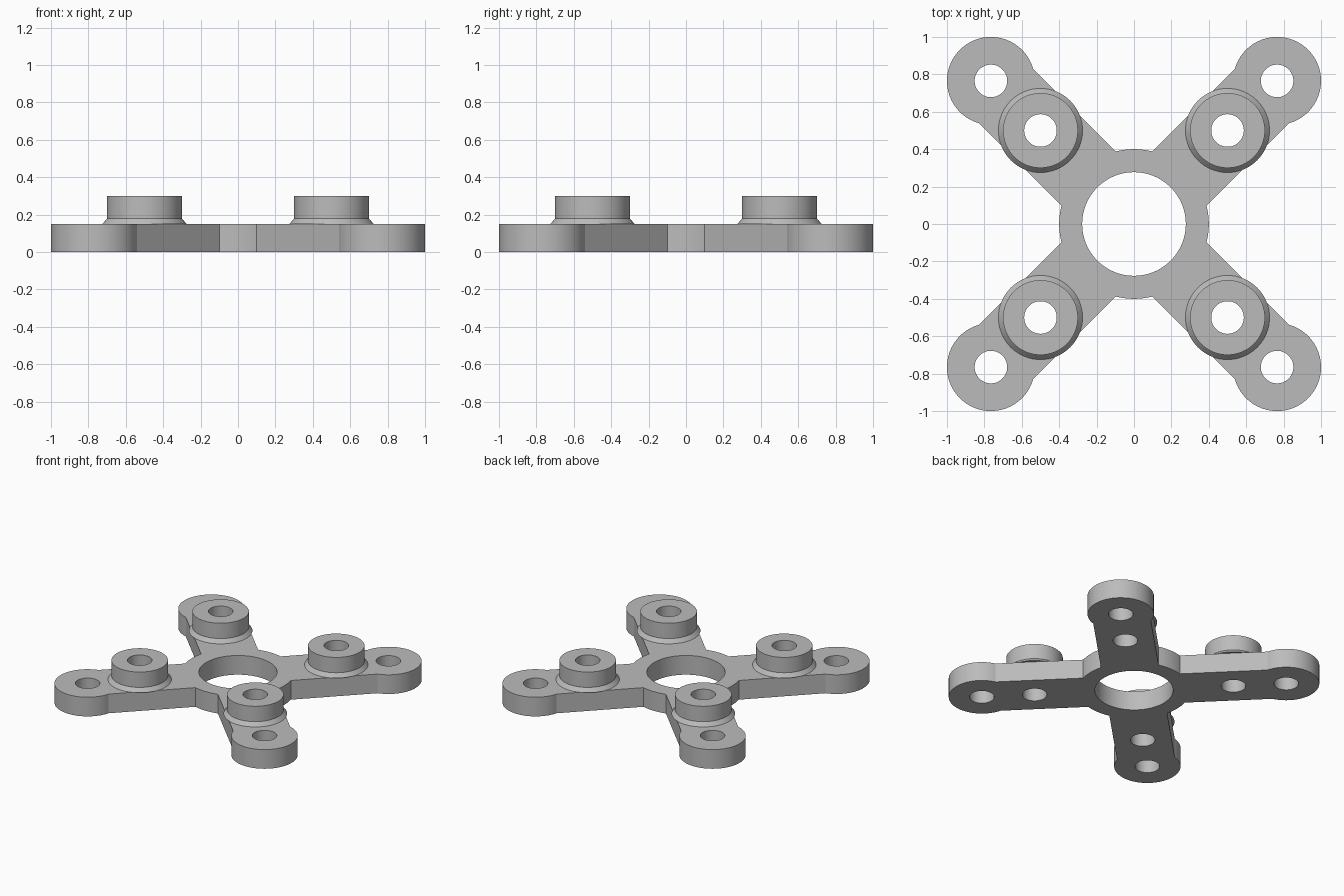
import bpy, bmesh
from math import sin, cos, asin, pi, radians

if "Cube" in bpy.data.objects:
    bpy.data.objects.remove(bpy.data.objects["Cube"], do_unlink=True)

THICK = 0.15                     # plate thickness
HUB_R, BORE_R = 0.4, 0.277       # central ring
ARM_W = 0.205                    # half width of an arm
PAD_C, PAD_R = 0.765, 0.235      # round pads at the arm tips
BOSS_C = 0.5                     # raised bosses
HOLE_R = 0.087
SIGNS = [(1, 1), (-1, 1), (-1, -1), (1, -1)]

grey = bpy.data.materials.new("plain grey")
grey.use_nodes = True
colour = (0.5, 0.5, 0.5, 1)
grey.diffuse_color = colour
grey.node_tree.nodes["Principled BSDF"].inputs["Base Color"].default_value = colour


def arc(cx, cy, r, start, end, steps):
    return [(cx + r * cos(start + (end - start) * i / steps),
             cy + r * sin(start + (end - start) * i / steps)) for i in range(steps + 1)]


def circle(cx, cy, r, steps=64):
    return arc(cx, cy, r, 0, 2 * pi, steps)[:-1]


def finish(name, bm):
    """Clean the mesh, make the object and shade it."""
    bmesh.ops.remove_doubles(bm, verts=bm.verts, dist=1e-5)
    bmesh.ops.recalc_face_normals(bm, faces=bm.faces)
    mesh = bpy.data.meshes.new(name)
    bm.to_mesh(mesh)
    bm.free()
    mesh.materials.clear()
    mesh.materials.append(grey)
    obj = bpy.data.objects.new(name, mesh)
    bpy.context.collection.objects.link(obj)
    bpy.ops.object.select_all(action='DESELECT')
    obj.select_set(True)
    bpy.context.view_layer.objects.active = obj
    bpy.ops.object.shade_smooth_by_angle(angle=radians(25))
    return obj


# Plate outline: tip pad arc, then hub arc, for each arm in turn
pad_half = pi - asin(ARM_W / PAD_R)
hub_gap = asin(ARM_W / HUB_R)
outline = []
for k, (sx, sy) in enumerate(SIGNS):
    a = pi / 4 + k * pi / 2
    outline += arc(sx * PAD_C, sy * PAD_C, PAD_R, a - pad_half, a + pad_half, 48)
    outline += arc(0, 0, HUB_R, a + hub_gap, a + pi / 2 - hub_gap, 12)

loops = [outline, circle(0, 0, BORE_R, 96)]
for sx, sy in SIGNS:
    for d in (PAD_C, BOSS_C):
        loops.append(circle(sx * d, sy * d, HOLE_R))

# Fill and extrude the outline with its holes
curve = bpy.data.curves.new("plate_profile", 'CURVE')
curve.dimensions = '2D'
curve.fill_mode = 'BOTH'
curve.extrude = THICK / 2
for loop in loops:
    spline = curve.splines.new('POLY')
    spline.points.add(len(loop) - 1)
    for point, (x, y) in zip(spline.points, loop):
        point.co = (x, y, 0, 1)
    spline.use_cyclic_u = True
profile = bpy.data.objects.new("plate_profile", curve)
bpy.context.collection.objects.link(profile)
bpy.context.view_layer.update()
flat = bpy.data.meshes.new_from_object(profile.evaluated_get(bpy.context.evaluated_depsgraph_get()))
bm = bmesh.new()
bm.from_mesh(flat)
bmesh.ops.translate(bm, verts=bm.verts, vec=(0, 0, THICK / 2))
bpy.data.objects.remove(profile, do_unlink=True)
bpy.data.curves.remove(curve)
bpy.data.meshes.remove(flat)
finish("cross_plate", bm)

# Bosses: lathed sleeves with a flared foot
section = [(HOLE_R, THICK), (0.225, THICK), (0.2, 0.18), (0.2, 0.3), (HOLE_R, 0.3)]
names = ["back_left_boss", "back_right_boss", "front_right_boss", "front_left_boss"]
for name, (sx, sy) in zip(names, SIGNS):
    bm = bmesh.new()
    rings = [[bm.verts.new((x, y, z)) for x, y in circle(sx * BOSS_C, sy * BOSS_C, r)]
             for r, z in section]
    for lower, upper in zip(rings, rings[1:] + rings[:1]):
        for i in range(len(lower)):
            bm.faces.new((lower[i - 1], lower[i], upper[i], upper[i - 1]))
    finish(name, bm)
